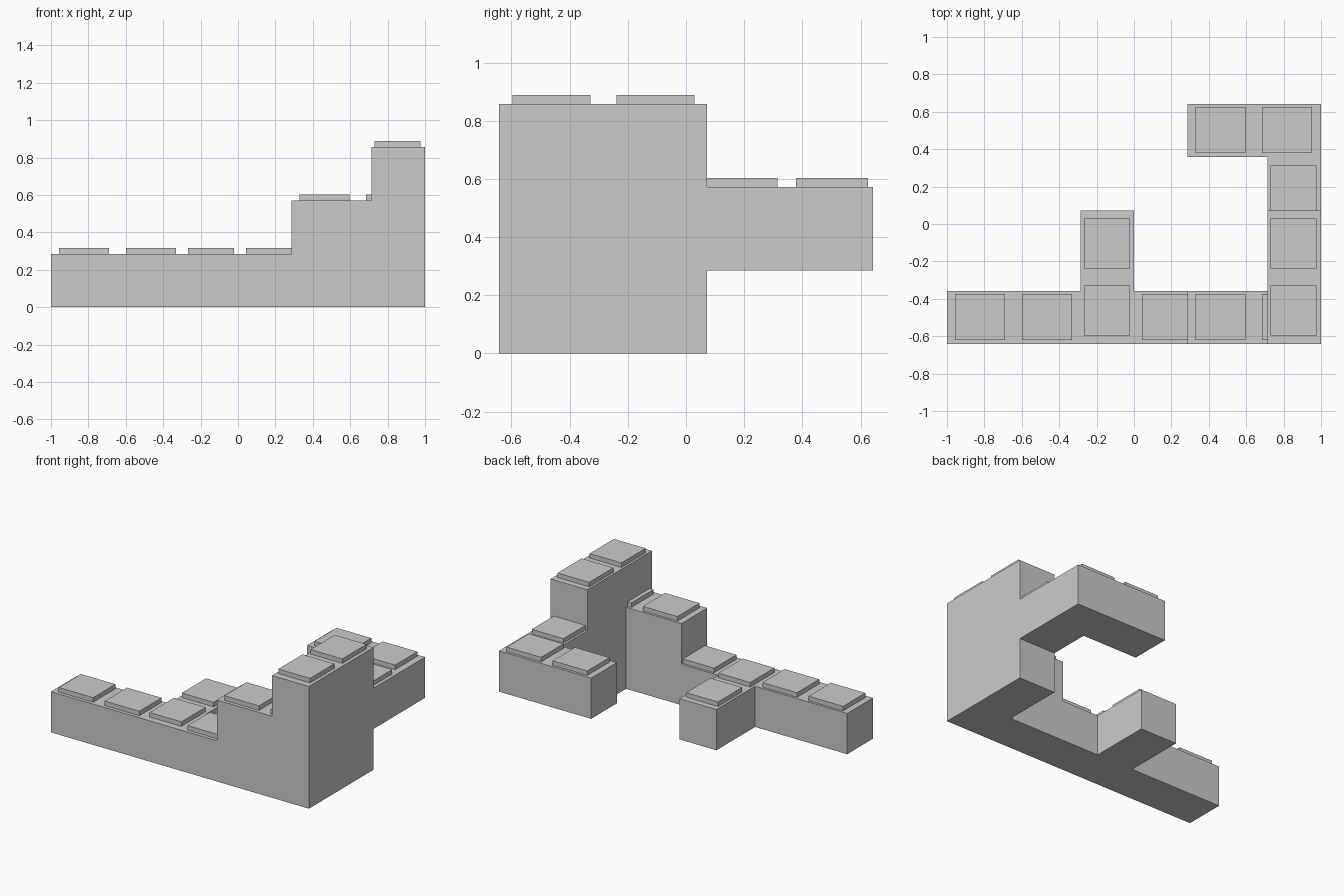
import bpy, bmesh
from mathutils import Vector

if "Cube" in bpy.data.objects:
    bpy.data.objects.remove(bpy.data.objects["Cube"])

U = 2 / 7            # block unit
H = U / 2            # half-unit grid used for the hollow-free shell
ORIGIN = Vector((-1, -2.25 * U, 0))

# Block runs in half units: (x0, x1, y0, y1, z0, z1)
RUNS = [
    (0, 14, 0, 2, 0, 2),     # long front base
    (5, 7, 2, 5, 0, 2),      # low branch
    (9, 14, 0, 2, 2, 4),     # middle step
    (12, 14, 0, 5, 0, 6),    # tower
    (12, 14, 5, 9, 2, 4),    # raised arm
    (9, 12, 7, 9, 2, 4),     # arm end
]


def add_object(name, bm):
    mesh = bpy.data.meshes.new(name)
    bm.to_mesh(mesh)
    bm.free()
    obj = bpy.data.objects.new(name, mesh)
    bpy.context.collection.objects.link(obj)


def build_body():
    cells = {(x, y, z) for a, b, c, d, e, f in RUNS
             for x in range(a, b) for y in range(c, d) for z in range(e, f)}
    bm = bmesh.new()
    verts = {}

    def vert(p):
        if p not in verts:
            verts[p] = bm.verts.new(ORIGIN + Vector(p) * H)
        return verts[p]

    # Keep only cell sides that face open air
    for cell in cells:
        for axis in range(3):
            for side in (0, 1):
                near = list(cell)
                near[axis] += 2 * side - 1
                if tuple(near) in cells:
                    continue
                i, j = (axis + 1) % 3, (axis + 2) % 3
                ring = []
                for di, dj in ((0, 0), (1, 0), (1, 1), (0, 1)):
                    p = list(cell)
                    p[axis] += side
                    p[i] += di
                    p[j] += dj
                    ring.append(vert(tuple(p)))
                bm.faces.new(ring if side else ring[::-1])
    bmesh.ops.dissolve_limit(bm, angle_limit=0.01, verts=bm.verts[:], edges=bm.edges[:])
    add_object("stepped_body", bm)


def add_stud(name, x0, x1, y0, y1, z):
    bm = bmesh.new()
    bmesh.ops.create_cube(bm, size=1)
    for v in bm.verts:
        v.co = ((x0 + x1) / 2 + v.co.x * (x1 - x0),
                (y0 + y1) / 2 + v.co.y * (y1 - y0),
                z + 0.016 + v.co.z * 0.032)
    add_object(name, bm)


build_body()

LONG, SHORT = 0.268, 0.246
LOW, MID, TOP = U, 2 * U, 3 * U

# Pads lying along x: (start x, end x, start y, height)
for n, (x0, x1, y0, z) in enumerate([
        (-0.957, -0.957 + LONG, -0.619, LOW), (-0.60, -0.60 + LONG, -0.619, LOW),
        (0.043, U, -0.619, LOW),
        (0.328, 0.328 + LONG, -0.619, MID), (0.685, 2.5 * U, -0.619, MID),
        (0.328, 0.328 + LONG, 0.379, MID), (0.685, 0.685 + LONG, 0.379, MID)]):
    add_stud(f"pad_along_x_{n}", x0, x1, y0, y0 + SHORT, z)

# Pads lying along y: (start x, start y, end y, height)
for n, (x0, y0, y1, z) in enumerate([
        (-0.268, -0.596, -0.328, LOW), (-0.268, -0.239, 0.029, LOW),
        (0.73, -0.596, -0.328, TOP), (0.73, -0.239, 0.029, TOP),
        (0.73, U / 4, 0.314, MID)]):
    add_stud(f"pad_along_y_{n}", x0, x0 + SHORT, y0, y1, z)
